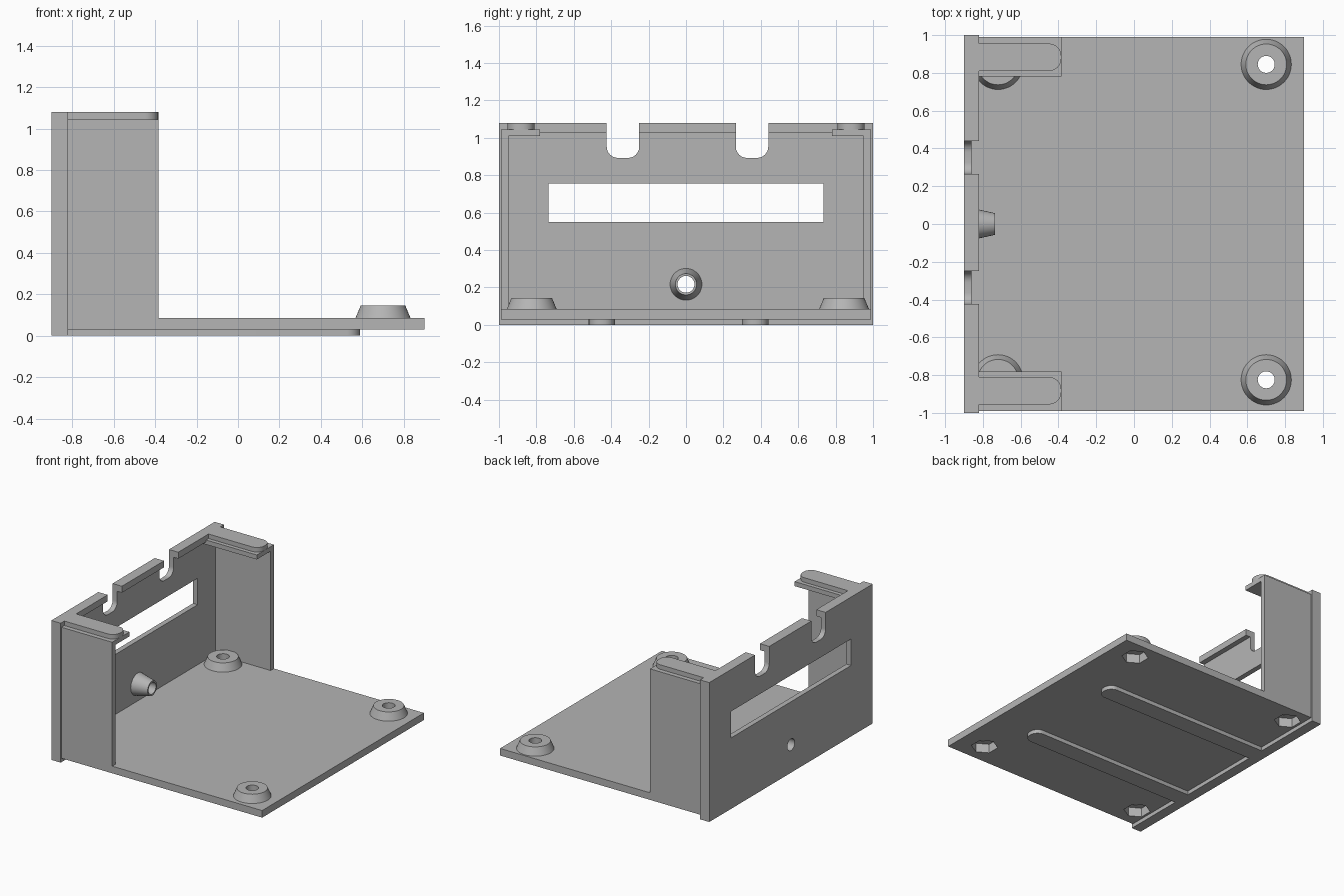
import bpy
import bmesh
from math import pi, cos, sin
from mathutils import Matrix, Vector

if "Cube" in bpy.data.objects:
    bpy.data.objects.remove(bpy.data.objects["Cube"])

GREY = (0.46, 0.46, 0.46, 1)
grey = bpy.data.materials.new("plain_grey")
grey.use_nodes = True
grey.diffuse_color = GREY
grey.node_tree.nodes["Principled BSDF"].inputs["Base Color"].default_value = GREY


def finish(name, bm):
    bmesh.ops.recalc_face_normals(bm, faces=bm.faces)
    mesh = bpy.data.meshes.new(name)
    bm.to_mesh(mesh)
    bm.free()
    mesh.materials.append(grey)
    obj = bpy.data.objects.new(name, mesh)
    bpy.context.collection.objects.link(obj)
    return obj


def box(name, x, y, z):
    bm = bmesh.new()
    bmesh.ops.create_cube(bm, size=1)
    for v in bm.verts:
        v.co = Vector([(a + b) / 2 + c * (b - a) for (a, b), c in zip((x, y, z), v.co)])
    return finish(name, bm)


def rounded_plate(name, u, v, w, radius, along_x=False):
    """Rounded rectangle in u, v extruded over w (z, or x when along_x)."""
    bm = bmesh.new()
    steps, verts = 8, []
    corners = [(u[1] - radius, v[1] - radius), (u[0] + radius, v[1] - radius),
               (u[0] + radius, v[0] + radius), (u[1] - radius, v[0] + radius)]
    for i, (cu, cv) in enumerate(corners):
        for k in range(steps + 1):
            a = (i + k / steps) * pi / 2
            p, q = cu + radius * cos(a), cv + radius * sin(a)
            verts.append(bm.verts.new((w[0], p, q) if along_x else (p, q, w[0])))
    face = bm.faces.new(verts)
    new = bmesh.ops.extrude_face_region(bm, geom=[face])["geom"]
    shift = Vector((1, 0, 0) if along_x else (0, 0, 1)) * (w[1] - w[0])
    bmesh.ops.translate(bm, vec=shift, verts=[g for g in new if isinstance(g, bmesh.types.BMVert)])
    return finish(name, bm)


def cone(name, start, axis, length, r1, r2, sides=48):
    """Frustum from start along X or Z."""
    bm = bmesh.new()
    bmesh.ops.create_cone(bm, cap_ends=True, segments=sides, radius1=r1, radius2=r2, depth=length)
    bmesh.ops.translate(bm, vec=(0, 0, length / 2), verts=bm.verts)
    turn = Matrix.Rotation(pi / 2, 4, "Y") if axis == "X" else Matrix()
    bmesh.ops.transform(bm, matrix=Matrix.Translation(start) @ turn, verts=bm.verts)
    return finish(name, bm)


def cut(objects, cutters):
    for obj in objects:
        bpy.context.view_layer.objects.active = obj
        for cutter in cutters:
            mod = obj.modifiers.new("cut", "BOOLEAN")
            mod.operation, mod.solver, mod.object = "DIFFERENCE", "EXACT", cutter
            bpy.ops.object.modifier_apply(modifier=mod.name)


BACK, PANEL, RIM, SIDE_END = -0.9, -0.86, -0.82, -0.385
FLOOR, TOP = 0.085, 1.08

# Floor plate and its four tapered screw mounts
floor = box("floor_plate", (PANEL, 0.9), (-0.99, 0.99), (0.03, FLOOR))
cutters, smooth = [], [floor]
for x in (-0.72, 0.7):
    for y in (-0.825, 0.845):
        mount = cone("screw_mount", (x, y, FLOOR), "Z", 0.06, 0.133, 0.108)
        hole = cone("screw_hole", (x, y, -0.1), "Z", 0.4, 0.045, 0.045, 32)
        nut = cone("nut_pocket", (x, y, -0.1), "Z", 0.2, 0.095, 0.095, 6)
        cut([mount, floor], [hole, nut])
        cutters += [hole, nut]
        smooth.append(mount)

# Raised runners under the floor
for y in (-0.45, 0.37):
    smooth.append(rounded_plate("bottom_runner", (BACK, 0.59), (y - 0.07, y + 0.07), (0, 0.03), 0.065))

# Upright wall with a thicker rim round it
wall = box("wall_panel", (BACK, PANEL), (-0.96, 0.96), (0.05, 1.05))
top_rim = box("wall_top_rim", (BACK, RIM), (-0.955, 0.955), (1.03, TOP))
box("wall_bottom_rim", (BACK, RIM), (-0.955, 0.955), (0, FLOOR))

# Window and two cable notches
window = box("window_cutter", (-1, -0.7), (-0.735, 0.735), (0.55, 0.755))
cut([wall], [window])
cutters.append(window)
for y in (-0.337, 0.353):
    notch = rounded_plate("notch_cutter", (y - 0.087, y + 0.087), (0.893, 1.3), (-1, -0.7), 0.06, True)
    cut([wall, top_rim], [notch])
    cutters.append(notch)
smooth += [wall, top_rim]

# Hollow tapered boss on the wall
boss = cone("wall_boss", (PANEL, 0, 0.217), "X", 0.125, 0.085, 0.057)
bore = cone("boss_bore", (-1, 0, 0.217), "X", 0.5, 0.045, 0.045, 32)
cut([boss, wall], [bore])
cutters.append(bore)
smooth.append(boss)

# Corner posts, side panels, and the ledges and tabs on top of them
for side, s in (("right", -1), ("left", 1)):
    def span(a, b):
        return tuple(sorted((s * a, s * b)))
    box(side + "_corner_post", (BACK, RIM), span(0.955, 1), (0, TOP))
    box(side + "_side_panel", (RIM, SIDE_END), span(0.95, 0.99), (FLOOR, 1.045))
    box(side + "_top_ledge", (PANEL, SIDE_END), span(0.78, 0.95), (1.01, 1.045))
    smooth.append(rounded_plate(side + "_top_tab", (-0.89, SIDE_END), span(0.81, 0.955),
                                (1.045, TOP), 0.065))

for cutter in cutters:
    bpy.data.objects.remove(cutter)

# Smooth the round surfaces only
bpy.ops.object.select_all(action="DESELECT")
for obj in smooth:
    obj.select_set(True)
bpy.context.view_layer.objects.active = floor
bpy.ops.object.shade_smooth_by_angle(angle=pi / 6)
